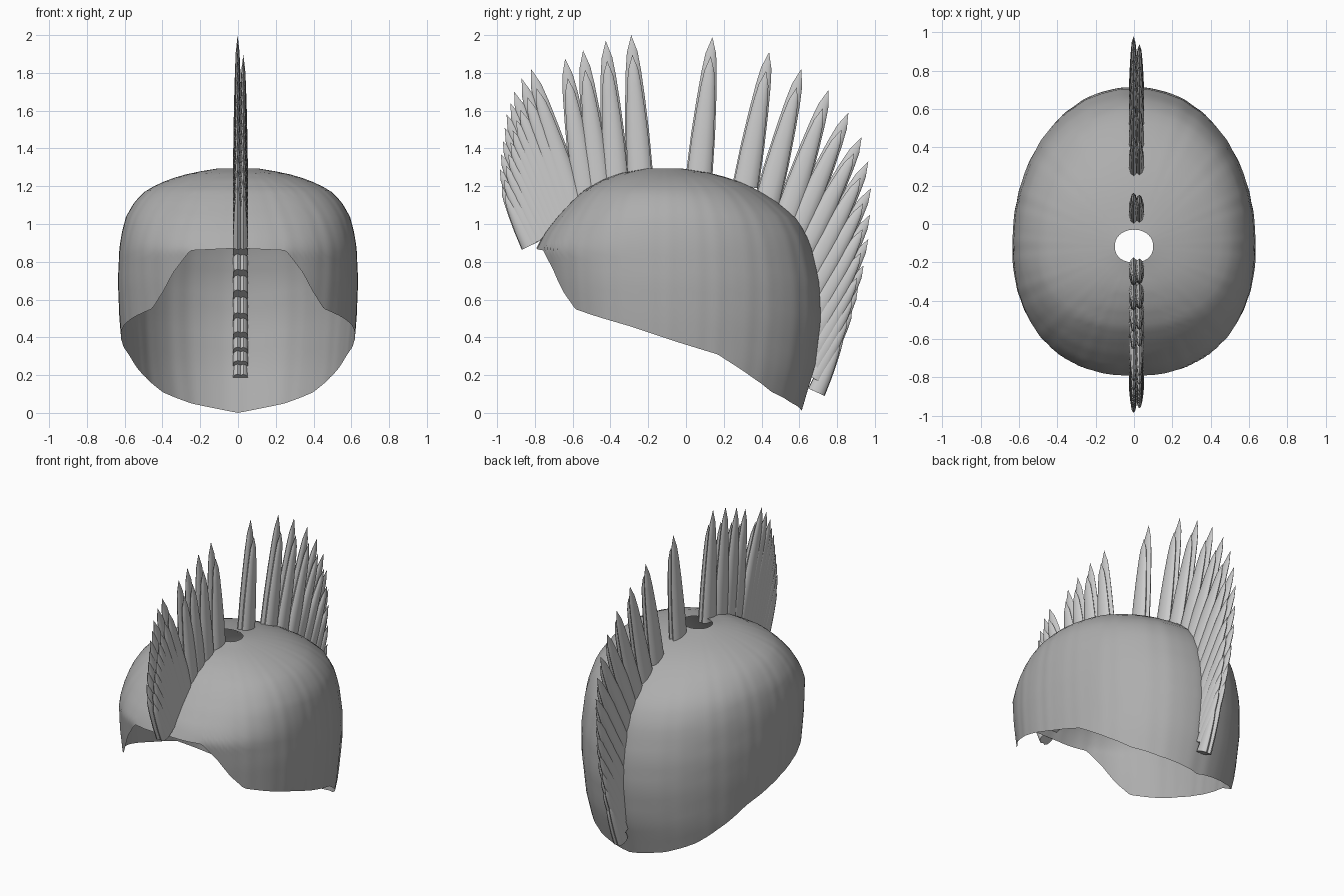
import bpy, bmesh, math
from mathutils import Vector

if "Cube" in bpy.data.objects:
    bpy.data.objects.remove(bpy.data.objects["Cube"])


def interp(table, v):
    """Piecewise-linear lookup; rows are (key, values...), keys ascending."""
    if v <= table[0][0]:
        return table[0][1:]
    for p, q in zip(table, table[1:]):
        if v <= q[0]:
            t = (v - p[0]) / (q[0] - p[0])
            return [a + (b - a) * t for a, b in zip(p[1:], q[1:])]
    return table[-1][1:]


def grey(name, v):
    mat = bpy.data.materials.new(name)
    mat.diffuse_color = (v, v, v, 1)
    mat.use_nodes = True
    mat.node_tree.nodes["Principled BSDF"].inputs["Base Color"].default_value = mat.diffuse_color
    return mat


def finish(bm, name, angle, mat):
    bmesh.ops.recalc_face_normals(bm, faces=bm.faces[:])
    me = bpy.data.meshes.new(name)
    bm.to_mesh(me)
    bm.free()
    me.materials.append(mat)
    ob = bpy.data.objects.new(name, me)
    bpy.context.collection.objects.link(ob)
    bpy.ops.object.select_all(action='DESELECT')
    ob.select_set(True)
    bpy.context.view_layer.objects.active = ob
    bpy.ops.object.shade_smooth_by_angle(angle=math.radians(angle))
    return ob


# Cap: height, half width, front reach, back reach (about the crown hole)
CY = -0.115
LEVELS = [(0.0, .57, .50, .725), (.12, .585, .53, .76), (.25, .605, .56, .80),
          (.5, .627, .615, .83), (.7, .635, .65, .82), (.87, .627, .677, .78),
          (.95, .615, .635, .75), (1.04, .592, .565, .69), (1.12, .545, .49, .59),
          (1.18, .485, .425, .495), (1.235, .37, .325, .375),
          (1.27, .25, .23, .245), (1.295, .1, .085, .085)]
TOP = LEVELS[-1][0]
# Hairline: angle from the front, height of the open edge
EDGE = [(0, .872), (21.5, .86), (30, .75), (36.6, .64), (44, .55), (73, .46),
        (95, .38), (116, .31), (145, .11), (160, .05), (180, 0)]


def cap_point(phi, z):
    a, f, b = interp(LEVELS, z)
    s, c = abs(math.sin(phi)), math.cos(phi)
    depth, p = (f, 2.3) if c > 0 else (b, 2.1)
    r = ((s / a) ** p + (abs(c) / depth) ** p) ** (-1 / p)
    # faint combed strands running down from the crown
    r *= 1 + .0014 * math.cos(31 * phi) + .0008 * math.cos(47 * phi)
    return (r * math.sin(phi), CY - r * c, z)


def build_cap(mat, cols=240, rows=24):
    bm = bmesh.new()
    grid = []
    for i in range(cols):
        phi = 2 * math.pi * i / cols
        deg = math.degrees(phi)
        low = interp(EDGE, min(deg, 360 - deg))[0]
        grid.append([bm.verts.new(cap_point(phi, TOP - (TOP - low) * (j / rows) ** 1.6))
                     for j in range(rows + 1)])
    for i in range(cols):
        a, b = grid[i], grid[(i + 1) % cols]
        for j in range(rows):
            bm.faces.new((a[j], a[j + 1], b[j + 1], b[j]))
    finish(bm, "hair_cap", 60, mat)


# Tapered flat blade: fraction along the length, fraction of base width
TAPER = [(0, 1), (.3, .9), (.55, .74), (.75, .57), (.88, .4), (1, 0)]


def add_blade(bm, base, tip, x, sides=10):
    base, tip = Vector((x, *base)), Vector((x, *tip))
    axis = tip - base
    width = (.06 + .11 * axis.length) / 2
    side = Vector((0, axis.z, -axis.y)).normalized()
    rings = []
    for t, w in TAPER[:-1]:
        ring = []
        for k in range(sides):
            a = 2 * math.pi * k / sides
            ring.append(bm.verts.new(base + axis * t + side * (math.cos(a) * width * w)
                                     + Vector((math.sin(a) * .026 * w, 0, 0))))
        rings.append(ring)
    end = bm.verts.new(tip)
    bm.faces.new(rings[0])
    for k in range(sides):
        n = (k + 1) % sides
        for r, s in zip(rings, rings[1:]):
            bm.faces.new((r[k], r[n], s[n], s[k]))
        bm.faces.new((rings[-1][k], rings[-1][n], end))


def build_crest(name, blades, mat):
    bm = bmesh.new()
    for by, bz, ty, tz in blades:
        add_blade(bm, (by, bz), (ty, tz), -.002)
        # shorter twin blade beside it
        add_blade(bm, (by, bz), (by + (ty - by) * .87, bz + (tz - bz) * .86), .028)
    finish(bm, name, 40, mat)


# Blades: base y, base z, tip y, tip z
FRONT = [(-.245, 1.26, -.29, 2.0), (-.37, 1.22, -.425, 1.97), (-.46, 1.18, -.545, 1.92),
         (-.53, 1.14, -.64, 1.875), (-.6, 1.1, -.82, 1.82), (-.63, 1.06, -.87, 1.77),
         (-.66, 1.03, -.91, 1.7), (-.68, 1.0, -.93, 1.64), (-.7, .98, -.95, 1.58),
         (-.72, .96, -.96, 1.51), (-.74, .94, -.97, 1.44), (-.77, .92, -.98, 1.37),
         (-.8, .9, -.985, 1.29), (-.825, .885, -.975, 1.2)]
BACK = [(.07, 1.26, .14, 1.99), (.315, 1.2, .44, 1.91), (.43, 1.12, .61, 1.82),
        (.53, 1.03, .755, 1.71), (.58, .95, .86, 1.59), (.62, .85, .93, 1.46),
        (.65, .73, .965, 1.33), (.66, .62, .98, 1.19), (.67, .5, .975, 1.05),
        (.67, .4, .965, .92), (.68, .32, .94, .78), (.68, .25, .91, .66),
        (.68, .18, .88, .55), (.69, .11, .83, .42)]

build_cap(grey("cap_grey", .42))
blade_grey = grey("blade_grey", .52)
build_crest("front_crest", FRONT, blade_grey)
build_crest("back_crest", BACK, blade_grey)
